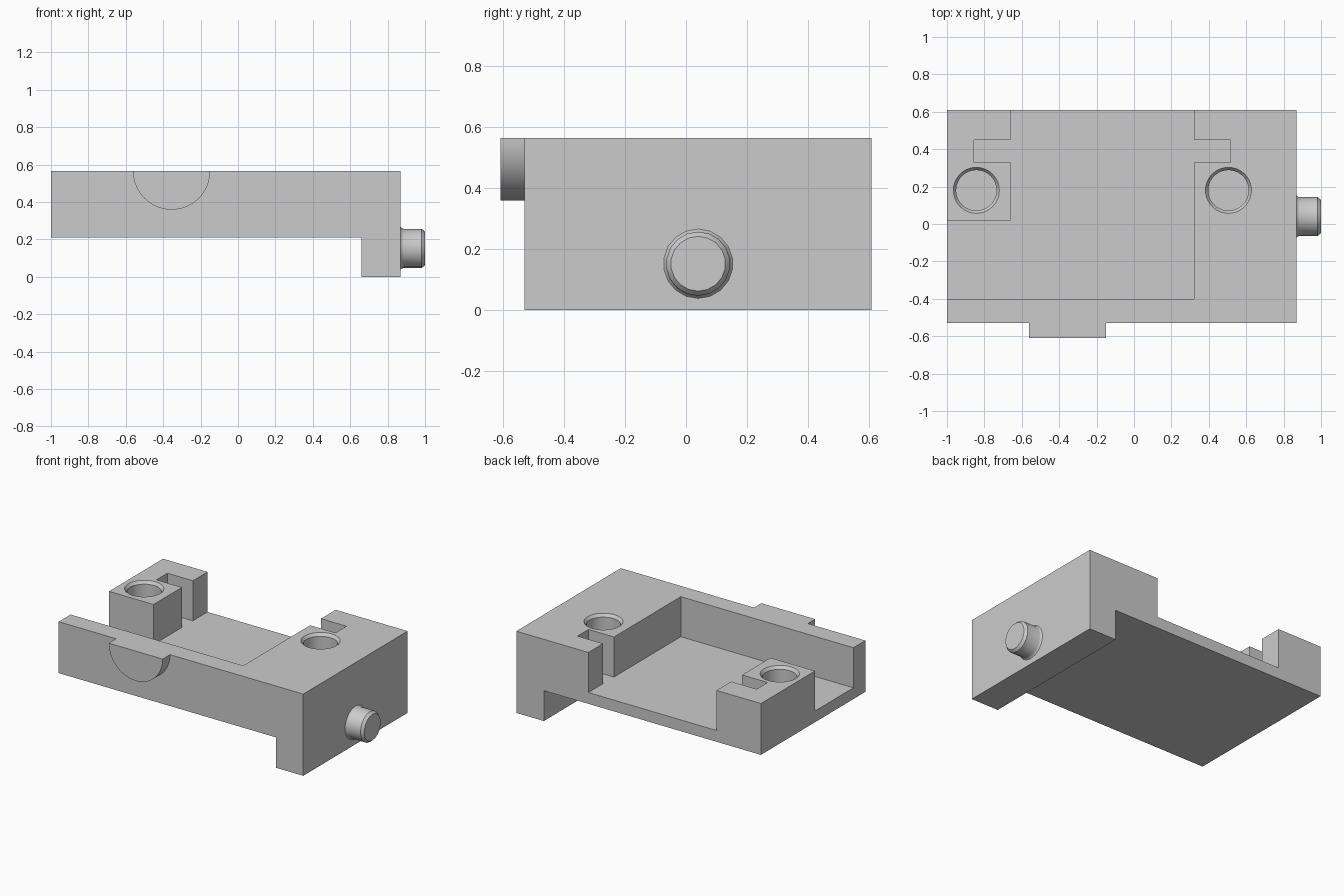
import bpy, bmesh, math
from mathutils import Matrix, Vector

cube = bpy.data.objects.get("Cube")
if cube:
    bpy.data.objects.remove(cube, do_unlink=True)

grey = bpy.data.materials.new("light grey")
grey.use_nodes = True
grey.diffuse_color = (0.6, 0.6, 0.6, 1)
grey.node_tree.nodes["Principled BSDF"].inputs["Base Color"].default_value = (0.6, 0.6, 0.6, 1)

TOP, FLOOR, FRONT, BACK = 0.565, 0.288, -0.53, 0.61


def finish(name, bm):
    bmesh.ops.recalc_face_normals(bm, faces=bm.faces)
    mesh = bpy.data.meshes.new(name)
    bm.to_mesh(mesh)
    bm.free()
    mesh.materials.append(grey)
    obj = bpy.data.objects.new(name, mesh)
    bpy.context.collection.objects.link(obj)
    return obj


def prism(name, points, direction):
    """Extrude a closed outline along a direction."""
    bm = bmesh.new()
    face = bm.faces.new([bm.verts.new(p) for p in points])
    ext = bmesh.ops.extrude_face_region(bm, geom=[face], use_keep_orig=True)
    moved = [v for v in ext["geom"] if isinstance(v, bmesh.types.BMVert)]
    bmesh.ops.translate(bm, verts=moved, vec=Vector(direction))
    return finish(name, bm)


def turned(name, profile, sides, placement):
    """Solid of revolution from (radius, height) pairs about local z."""
    bm = bmesh.new()
    rings = []
    for r, h in profile:
        rings.append([bm.verts.new((r * math.cos(math.tau * i / sides),
                                    r * math.sin(math.tau * i / sides), h))
                      for i in range(sides)])
    for a, b in zip(rings, rings[1:]):
        for i in range(sides):
            j = (i + 1) % sides
            bm.faces.new((a[i], a[j], b[j], b[i]))
    bm.faces.new(rings[0])
    bm.faces.new(rings[-1])
    bmesh.ops.transform(bm, matrix=placement, verts=bm.verts)
    return finish(name, bm)


def smooth(obj):
    bpy.ops.object.select_all(action='DESELECT')
    obj.select_set(True)
    bpy.context.view_layer.objects.active = obj
    bpy.ops.object.shade_smooth_by_angle(angle=math.radians(30))


def cut(obj, cutter):
    mod = obj.modifiers.new("cut", 'BOOLEAN')
    mod.operation = 'DIFFERENCE'
    mod.solver = 'EXACT'
    mod.object = cutter
    cutter.hide_render = True
    bpy.context.view_layer.objects.active = obj
    bpy.ops.object.modifier_apply(modifier=mod.name)
    bpy.data.objects.remove(cutter, do_unlink=True)


# Body: slab with a foot along its left side
outline = [(-1, 0.21), (0.66, 0.21), (0.66, 0), (0.87, 0), (0.87, TOP), (-1, TOP)]
body = prism("body", [(x, FRONT, z) for x, z in outline], (0, BACK - FRONT, 0))

# Pocket open at the back and right side, with a slot in each post
pocket = [(-1.1, -0.4), (0.32, -0.4), (0.32, 0.33), (0.515, 0.33), (0.515, 0.45),
          (0.32, 0.45), (0.32, 0.7), (-0.66, 0.7), (-0.66, 0.45), (-0.855, 0.45),
          (-0.855, 0.33), (-0.66, 0.33), (-0.66, 0.02), (-1.1, 0.02)]
cut(body, prism("pocket_cutter", [(x, y, FLOOR) for x, y in pocket], (0, 0, 0.5)))

# Blind holes with chamfered rims
for x in (-0.843, 0.505):
    drill = turned("hole_cutter", [(0.108, FLOOR), (0.108, TOP - 0.02),
                                   (0.123, TOP), (0.123, TOP + 0.1)], 40,
                   Matrix.Translation((x, 0.18, 0)))
    cut(body, drill)
smooth(body)

# Half-round tab on the front
arc = [math.pi + math.pi * i / 32 for i in range(33)]
tab = prism("half_round_tab",
            [(-0.355 + 0.206 * math.cos(a), FRONT, TOP + 0.206 * math.sin(a)) for a in arc],
            (0, -0.08, 0))
smooth(tab)

# Pin on the left side, flared at the root and chamfered at the tip
pin = turned("side_pin", [(0.114, 0), (0.108, 0.006), (0.105, 0.014),
                          (0.105, 0.112), (0.09, 0.13)], 18,
             Matrix.Translation((0.87, 0.04, 0.152)) @ Matrix.Rotation(math.pi / 2, 4, 'Y'))
smooth(pin)
